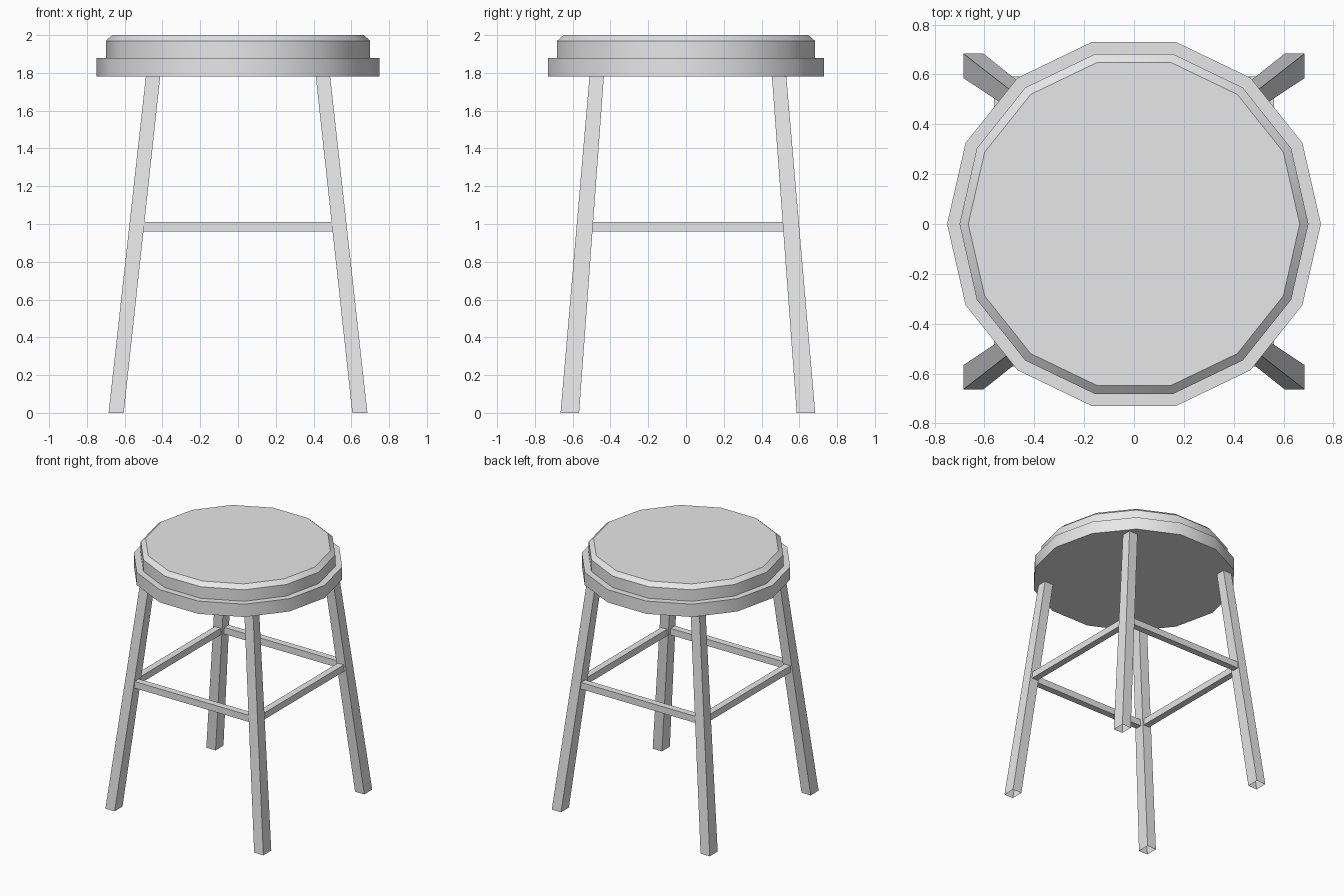
import bpy, math

cube = bpy.data.objects.get("Cube")
if cube:
    bpy.data.objects.remove(cube, do_unlink=True)

GREY = (0.8, 0.8, 0.8, 1)
grey = bpy.data.materials.new("light grey")
grey.use_nodes = True
grey.diffuse_color = GREY
grey.node_tree.nodes["Principled BSDF"].inputs["Base Color"].default_value = GREY


def make_object(name, verts, faces):
    mesh = bpy.data.meshes.new(name)
    mesh.from_pydata(verts, [], faces)
    mesh.materials.append(grey)
    mesh.update()
    obj = bpy.data.objects.new(name, mesh)
    bpy.context.collection.objects.link(obj)
    return obj


def tube(name, rings, caps=False):
    """Join equal rings of points, each counter-clockwise about the path."""
    n = len(rings[0])
    faces = [(r * n + i, r * n + (i + 1) % n,
              (r + 1) * n + (i + 1) % n, (r + 1) * n + i)
             for r in range(len(rings) - 1) for i in range(n)]
    if caps:
        faces.append(tuple(reversed(range(n))))
        faces.append(tuple(range((len(rings) - 1) * n, len(rings) * n)))
    return make_object(name, [p for ring in rings for p in ring], faces)


def rectangle(x, y, z, width, depth):
    return [(x + sx * width / 2, y + sy * depth / 2, z)
            for sx, sy in ((-1, -1), (1, -1), (1, 1), (-1, 1))]


# Stepped fourteen-sided seat with a chamfered top
SIDES = 14
profile = [(0.75, 1.78), (0.75, 1.88), (0.70, 1.88), (0.70, 1.97), (0.665, 2.0)]
seat = tube("seat", [[(r * math.cos(math.tau * i / SIDES),
                       r * math.sin(math.tau * i / SIDES), z)
                      for i in range(SIDES)] for r, z in profile], caps=True)
bpy.ops.object.select_all(action="DESELECT")
seat.select_set(True)
bpy.context.view_layer.objects.active = seat
bpy.ops.object.shade_smooth_by_angle(angle=math.radians(30))

# Four splayed, tapering legs with open ends
Y_SHIFT = 0.01
for sy, end in ((-1, "front"), (1, "back")):
    for sx, side in ((-1, "right"), (1, "left")):
        tube(f"{end}_{side}_leg", [
            rectangle(sx * 0.645, sy * 0.625 + Y_SHIFT, 0, 0.08, 0.098),
            rectangle(sx * 0.45, sy * 0.483 + Y_SHIFT, 1.78, 0.076, 0.076)])

# Square rungs joining neighbouring legs
RUNG_Z, THICK, REACH = 0.985, 0.052, 0.53
for s, front, side in ((-1, "front", "right"), (1, "back", "left")):
    section = rectangle(0, 0, 0, THICK, THICK)
    y = s * 0.555 + Y_SHIFT
    tube(f"{front}_rung", [[(x, y + a, RUNG_Z + b) for a, b, _ in section]
                           for x in (-REACH, REACH)])
    x = s * 0.535
    tube(f"{side}_rung", [[(x + b, y_end + Y_SHIFT, RUNG_Z + a)
                           for a, b, _ in section]
                          for y_end in (-REACH, REACH)])
